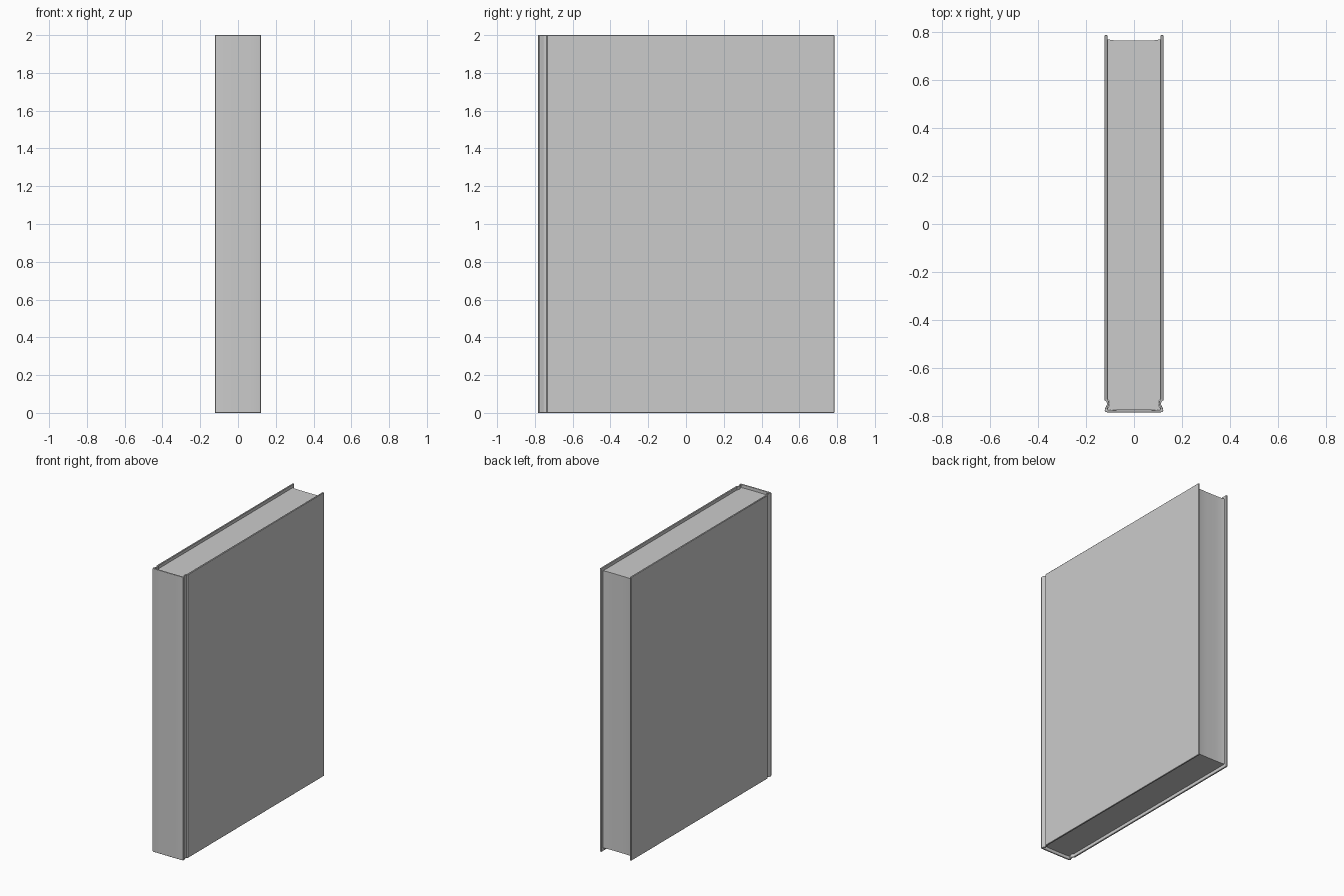
import bpy, bmesh

if "Cube" in bpy.data.objects:
    bpy.data.objects.remove(bpy.data.objects["Cube"])


def mirrored(half):
    """Complete a right-hand half outline with its mirror image in x."""
    return half + [(-x, y) for x, y in reversed(half)]


def extrude_outline(name, points, z0, z1, bevel=0.0):
    bm = bmesh.new()
    face = bm.faces.new([bm.verts.new((x, y, z0)) for x, y in points])
    ext = bmesh.ops.extrude_face_region(bm, geom=[face])
    tops = [v for v in ext["geom"] if isinstance(v, bmesh.types.BMVert)]
    bmesh.ops.translate(bm, verts=tops, vec=(0, 0, z1 - z0))
    bmesh.ops.recalc_face_normals(bm, faces=bm.faces)
    mesh = bpy.data.meshes.new(name)
    bm.to_mesh(mesh)
    bm.free()
    obj = bpy.data.objects.new(name, mesh)
    bpy.context.collection.objects.link(obj)
    if bevel:
        mod = obj.modifiers.new("soft_edges", "BEVEL")
        mod.width = bevel
        mod.segments = 2
        mod.limit_method = "ANGLE"
        mod.angle_limit = 1.2
    bpy.context.view_layer.objects.active = obj
    obj.select_set(True)
    bpy.ops.object.shade_smooth_by_angle(angle=0.6)
    obj.select_set(False)
    return obj


# Cover: boards, hinge grooves and gently rounded spine in one wrapped strip
outer = [(0.06, -0.784), (0.112, -0.783), (0.119, -0.781), (0.122, -0.775),
         (0.120, -0.767), (0.114, -0.755), (0.112, -0.747), (0.114, -0.739),
         (0.122, -0.733), (0.122, 0.785)]
inner = [(0.111, 0.785), (0.111, -0.728), (0.105, -0.736), (0.103, -0.747),
         (0.106, -0.758), (0.111, -0.767), (0.110, -0.773), (0.06, -0.775)]
half = outer + inner
extrude_outline("cover", mirrored(half), 0.0, 2.0, bevel=0.002)

# Page block: set back from the cover, with a slightly hollow fore-edge
pages = [(0.06, -0.774), (0.109, -0.772), (0.110, -0.767), (0.105, -0.758),
         (0.102, -0.747), (0.104, -0.736), (0.110, -0.728),
         (0.110, 0.768), (0.085, 0.764), (0.04, 0.763)]
extrude_outline("page_block", mirrored(pages), 0.022, 1.978)
